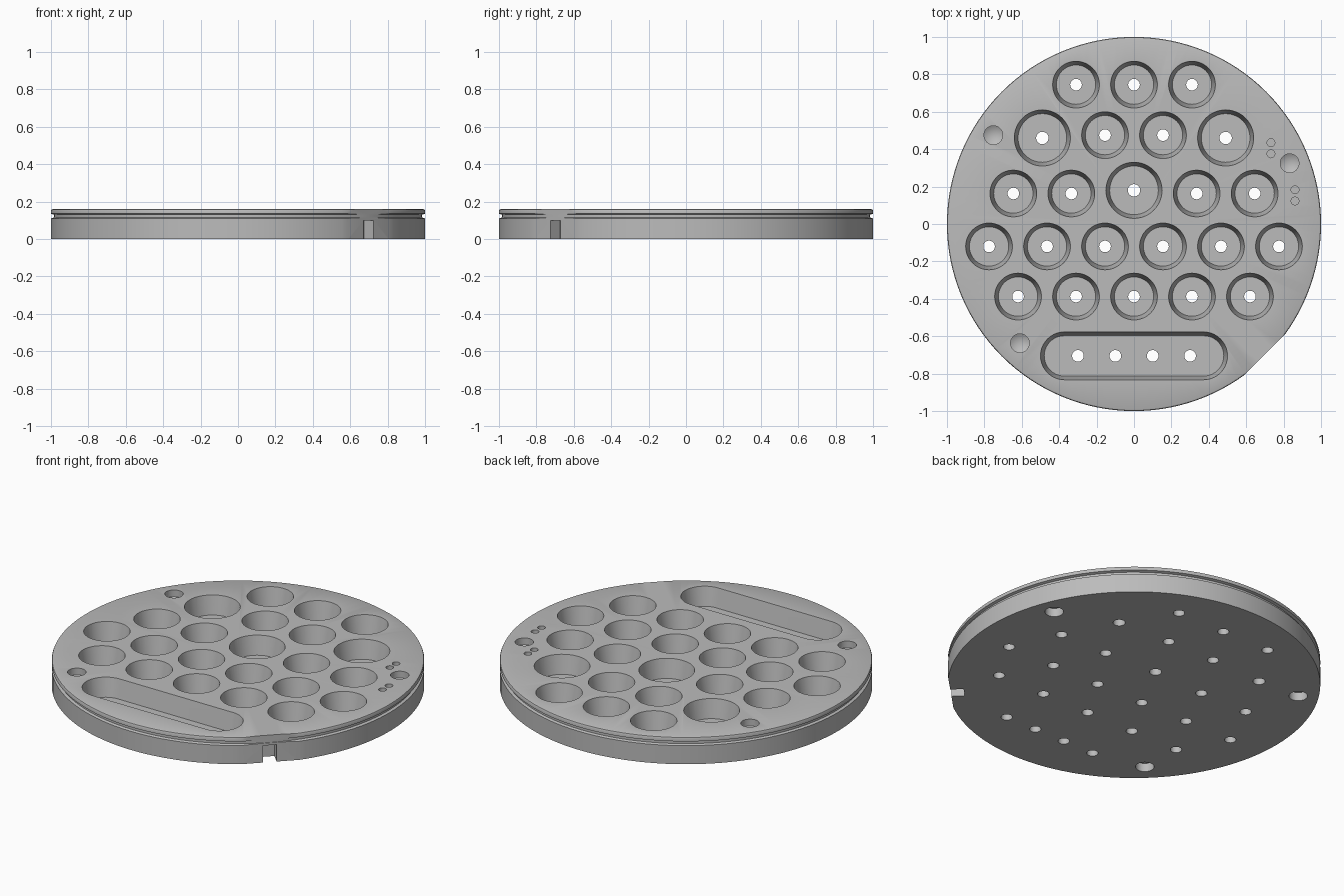
import bpy, bmesh, math
from mathutils import Matrix, Vector

if "Cube" in bpy.data.objects:
    bpy.data.objects.remove(bpy.data.objects["Cube"])

TOP, FLOOR, TAPER, OVER = 0.16, 0.05, 0.02, 0.2

grey = bpy.data.materials.new("machined grey")
grey.use_nodes = True
grey.diffuse_color = (0.5, 0.5, 0.5, 1)
grey.node_tree.nodes["Principled BSDF"].inputs["Base Color"].default_value = (0.5, 0.5, 0.5, 1)


def revolve(bm, profile, x=0, y=0, steps=48):
    """Closed solid from a radius/height profile that starts and ends on the axis."""
    part = bmesh.new()
    verts = [part.verts.new((r, 0, z)) for r, z in profile]
    edges = [part.edges.new(pair) for pair in zip(verts, verts[1:])]
    bmesh.ops.spin(part, geom=verts + edges, cent=(0, 0, 0), axis=(0, 0, 1),
                   angle=math.tau, steps=steps, use_duplicate=False)
    bmesh.ops.remove_doubles(part, verts=part.verts, dist=0.0001)
    bmesh.ops.recalc_face_normals(part, faces=part.faces)
    bmesh.ops.translate(part, verts=part.verts, vec=(x, y, 0))
    add(bm, part)


def add(bm, part):
    mesh = bpy.data.meshes.new("part")
    part.to_mesh(mesh)
    part.free()
    bm.from_mesh(mesh)
    bpy.data.meshes.remove(mesh)


def radial_box(bm, start, end, width, low, high):
    """Box reaching outward along the front left diagonal."""
    part = bmesh.new()
    bmesh.ops.create_cube(part, size=1)
    bmesh.ops.scale(part, vec=(end - start, width, high - low), verts=part.verts)
    bmesh.ops.translate(part, vec=((start + end) / 2, 0, (low + high) / 2), verts=part.verts)
    bmesh.ops.rotate(part, matrix=Matrix.Rotation(-math.pi / 4, 3, 'Z'), verts=part.verts)
    add(bm, part)


def make(name, bm):
    mesh = bpy.data.meshes.new(name)
    bm.to_mesh(mesh)
    bm.free()
    mesh.materials.append(grey)
    obj = bpy.data.objects.new(name, mesh)
    bpy.context.collection.objects.link(obj)
    return obj


def flare(r):
    """Tapered wall radius carried on above the top face."""
    return r - TAPER + TAPER * (OVER - FLOOR) / (TOP - FLOOR)


def pocket(bm, x, y, r, hole):
    revolve(bm, [(0, -0.1), (hole, -0.1), (hole, FLOOR), (r - TAPER, FLOOR),
                 (flare(r), OVER), (0, OVER)], x, y)


def long_pocket(bm, y, half, r, steps=20):
    part = bmesh.new()
    rings = []
    for radius, z in ((r - TAPER, FLOOR), (flare(r), OVER)):
        ring = []
        for side, turn in ((1, -math.pi / 2), (-1, math.pi / 2)):
            for i in range(steps + 1):
                a = turn + math.pi * i / steps
                ring.append(part.verts.new((side * half + radius * math.cos(a),
                                            y + radius * math.sin(a), z)))
        rings.append(ring)
    low, high = rings
    part.faces.new(low)
    part.faces.new(high)
    for i in range(len(low)):
        j = (i + 1) % len(low)
        part.faces.new((low[i], low[j], high[j], high[i]))
    bmesh.ops.recalc_face_normals(part, faces=part.faces)
    add(bm, part)


# Disc with edge groove and bevelled rim
bm = bmesh.new()
revolve(bm, [(0, 0), (1, 0), (1, 0.11), (0.985, 0.115), (0.985, 0.13), (1, 0.135),
             (1, 0.15), (0.997, 0.157), (0.99, TOP), (0, TOP)], steps=128)
plate = make("round_tray", bm)

# Round pockets with drain holes, in rows
bm = bmesh.new()
rows = [(0.745, (0, 0.31)), (0.475, (0.155,)), (0.163, (0.335, 0.645)),
        (-0.12, (0.155, 0.465, 0.775)), (-0.388, (0, 0.31, 0.62))]
for y, offsets in rows:
    for x in sorted({s * o for o in offsets for s in (-1, 1)}):
        pocket(bm, x, y, 0.125, 0.031)
for x, y in ((-0.49, 0.46), (0.49, 0.46), (0, 0.18)):
    pocket(bm, x, y, 0.15, 0.033)
long_pocket(bm, -0.705, 0.372, 0.128)

# Drilled sockets, open above and below
for x, y in ((-0.752, 0.475), (0.832, 0.325), (-0.61, -0.637)):
    revolve(bm, [(0, 0.09), (0.05, 0.12), (0.05, OVER), (0, OVER)], x, y, 32)
    revolve(bm, [(0, -0.1), (0.05, -0.1), (0.05, 0.05), (0, 0.05)], x, y, 32)

# Small pin holes
for x, y in ((0.732, 0.435), (0.732, 0.375), (0.861, 0.183), (0.861, 0.123)):
    revolve(bm, [(0, 0.1), (0.021, 0.1), (0.021, OVER), (0, OVER)], x, y, 24)

# Flat on the rim
radial_box(bm, 0.987, 1.2, 1, -0.1, 0.3)
first = make("pocket_cutter", bm)

# Drain holes of the long pocket, and the key notch under the flat
bm = bmesh.new()
for x in (-0.3, -0.1, 0.1, 0.3):
    revolve(bm, [(0, -0.1), (0.031, -0.1), (0.031, 0.1), (0, 0.1)], x, -0.705, 32)
radial_box(bm, 0.915, 1.1, 0.073, -0.1, 0.1)
second = make("notch_cutter", bm)

for cutter in (first, second):
    cutter.hide_render = True
    mod = plate.modifiers.new(cutter.name, 'BOOLEAN')
    mod.operation = 'DIFFERENCE'
    mod.solver = 'EXACT'
    mod.object = cutter

# Bake the cuts and drop the cutters
graph = bpy.context.evaluated_depsgraph_get()
baked = bpy.data.meshes.new_from_object(plate.evaluated_get(graph))
plate.modifiers.clear()
plate.data = baked
for cutter in (first, second):
    bpy.data.objects.remove(cutter)

bpy.ops.object.select_all(action='DESELECT')
plate.select_set(True)
bpy.context.view_layer.objects.active = plate
bpy.ops.object.shade_smooth_by_angle(angle=math.radians(25))
